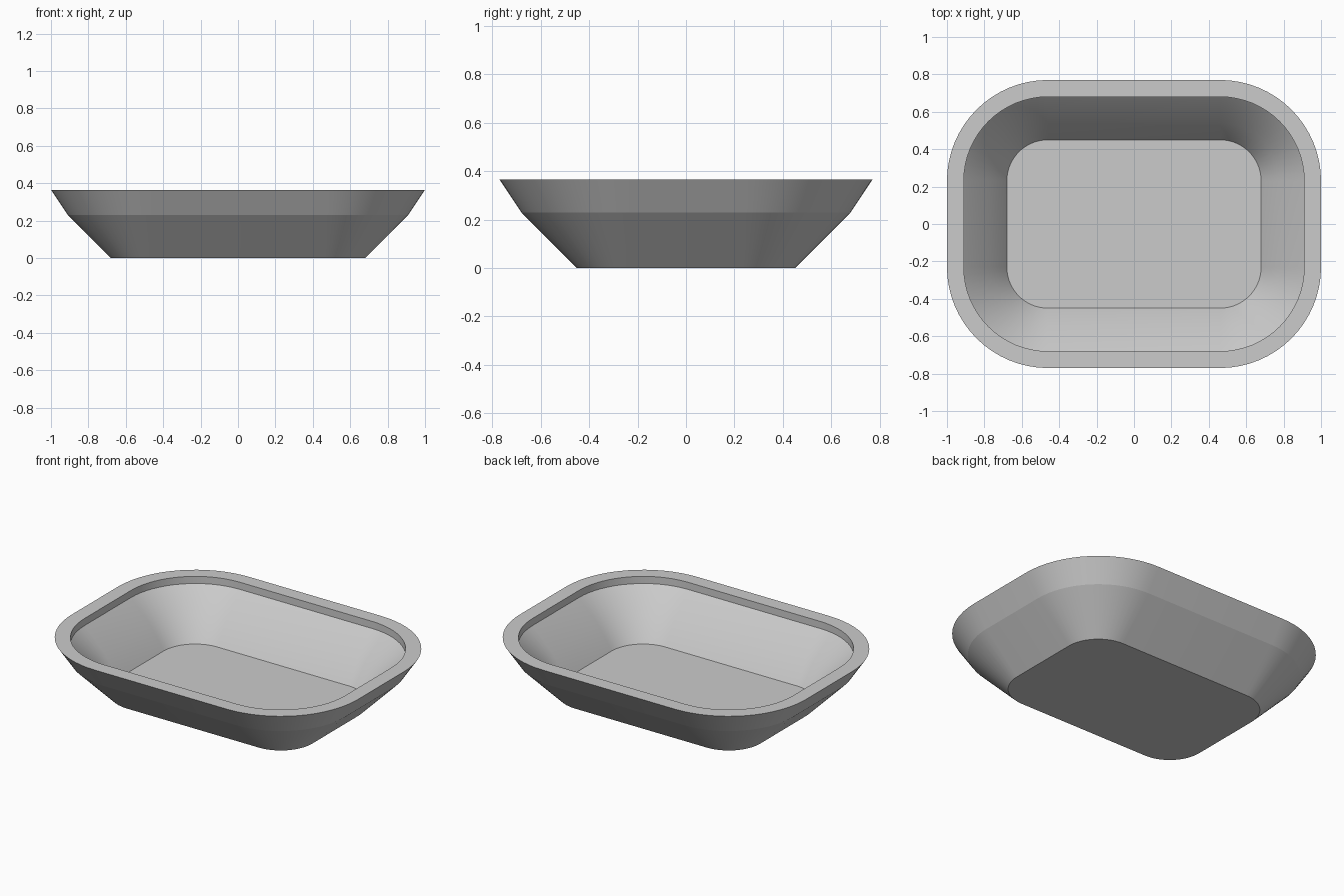
import bpy, bmesh, math

if "Cube" in bpy.data.objects:
    bpy.data.objects.remove(bpy.data.objects["Cube"])

CX, CY, SEG = 0.46, 0.23, 16   # corner centres and segments per corner

# (corner radius, height, sharp ring) from the underside, over the rim, to the inner floor
PROFILE = [
    (0.22, 0.0, True),
    (0.45, 0.23, True),
    (0.54, 0.365, True),
    (0.45, 0.365, True),
    (0.45, 0.32, True),
    (0.31, 0.18, False),
    (0.22, 0.045, True),
]


def rounded_ring(bm, r, z):
    verts = []
    for q, (sx, sy) in enumerate([(1, 1), (-1, 1), (-1, -1), (1, -1)]):
        for i in range(SEG + 1):
            a = math.pi / 2 * (q + i / SEG)
            verts.append(bm.verts.new((sx * CX + r * math.cos(a),
                                       sy * CY + r * math.sin(a), z)))
    return verts


bm = bmesh.new()
rings = [rounded_ring(bm, r, z) for r, z, _ in PROFILE]

# walls between neighbouring rings
for lo, hi in zip(rings, rings[1:]):
    n = len(lo)
    for i in range(n):
        j = (i + 1) % n
        bm.faces.new((lo[i], lo[j], hi[j], hi[i]))

# underside and inner floor
bm.faces.new(rings[0][::-1])
bm.faces.new(rings[-1])
bm.normal_update()

# smooth corners, crisp profile breaks
for f in bm.faces:
    f.smooth = True
for ring, (_, _, sharp) in zip(rings, PROFILE):
    if sharp:
        for i, v in enumerate(ring):
            bm.edges.get((v, ring[(i + 1) % len(ring)])).smooth = False

mesh = bpy.data.meshes.new("tray_dish")
bm.to_mesh(mesh)
bm.free()

mat = bpy.data.materials.new("light grey")
mat.diffuse_color = (0.6, 0.6, 0.6, 1)
mat.use_nodes = True
mat.node_tree.nodes["Principled BSDF"].inputs["Base Color"].default_value = mat.diffuse_color
mesh.materials.append(mat)

dish = bpy.data.objects.new("tray_dish", mesh)
bpy.context.collection.objects.link(dish)
